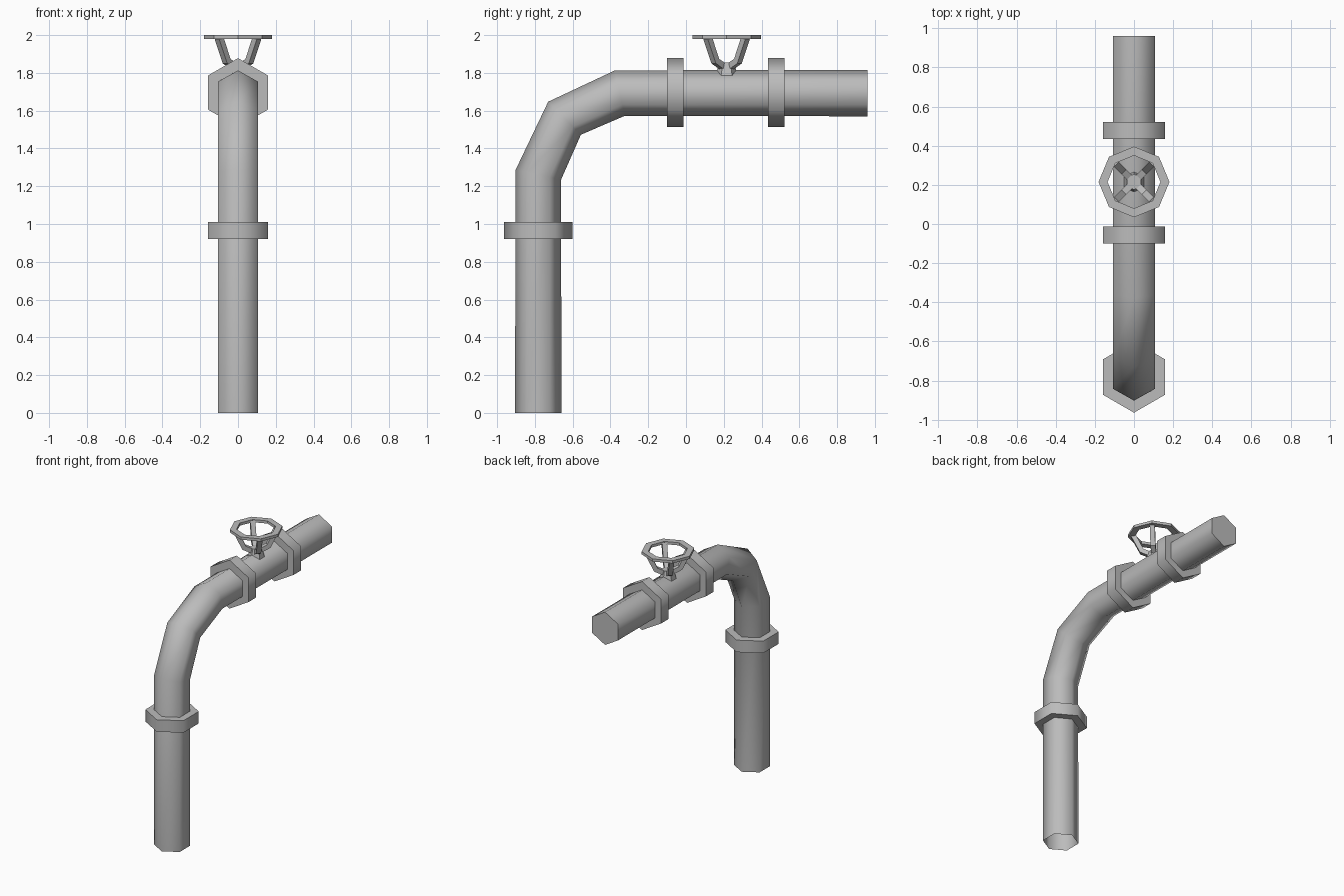
import bpy, bmesh, math
from mathutils import Vector

cube = bpy.data.objects.get("Cube")
if cube:
    bpy.data.objects.remove(cube)

# Single grey metal
metal = bpy.data.materials.new("grey metal")
metal.use_nodes = True
GREY = (0.5, 0.5, 0.5, 1)
metal.diffuse_color = GREY
metal.node_tree.nodes["Principled BSDF"].inputs["Base Color"].default_value = GREY


def finish(name, bm, angle=30):
    bmesh.ops.recalc_face_normals(bm, faces=bm.faces)
    mesh = bpy.data.meshes.new(name)
    bm.to_mesh(mesh)
    bm.free()
    mesh.materials.append(metal)
    ob = bpy.data.objects.new(name, mesh)
    bpy.context.collection.objects.link(ob)
    bpy.ops.object.select_all(action='DESELECT')
    ob.select_set(True)
    bpy.context.view_layer.objects.active = ob
    bpy.ops.object.shade_smooth_by_angle(angle=math.radians(angle))
    return ob


def sweep(name, path, radii, side, sides=6, spin=0.0, caps=(True, True), angle=30):
    """Loft polygon rings along a planar path; side is the plane's normal."""
    pts = [Vector(p) for p in path]
    side = Vector(side).normalized()
    bm = bmesh.new()
    rings = []
    for i, p in enumerate(pts):
        a = (p - pts[i - 1]).normalized() if i else Vector()
        b = (pts[i + 1] - p).normalized() if i + 1 < len(pts) else Vector()
        up = side.cross((a + b).normalized())
        ring = []
        for k in range(sides):
            t = spin + math.tau * k / sides
            ring.append(bm.verts.new(p + radii[i] * (up * math.cos(t) + side * math.sin(t))))
        rings.append(ring)
    for r, s in zip(rings, rings[1:]):
        for k in range(sides):
            n = (k + 1) % sides
            bm.faces.new((r[k], r[n], s[n], s[k]))
    for ring, cap in zip((rings[0], rings[-1]), caps):
        if cap:
            bm.faces.new(ring)
    return finish(name, bm, angle)


X = (1, 0, 0)
PIPE_Y, PIPE_Z, PIPE_R, COLLAR_R = -0.782, 1.693, 0.123, 0.182

# Bent pipe, open at the foot and closed at the far end
bend = [(0, PIPE_Y, 0), (0, PIPE_Y, 1.26), (0, -0.643, 1.56),
        (0, -0.35, PIPE_Z), (0, 0.96, PIPE_Z)]
sweep("pipe", bend, [PIPE_R] * 5, X, caps=(False, True), angle=65)

# Hexagonal collars
sweep("upright_collar", [(0, PIPE_Y, 0.92), (0, PIPE_Y, 1.01)], [COLLAR_R] * 2, X, angle=65)
for name, y in (("front_collar", -0.1), ("back_collar", 0.433)):
    sweep(name, [(0, y, PIPE_Z + 0.003), (0, y + 0.088, PIPE_Z + 0.003)],
          [COLLAR_R] * 2, X, angle=65)

# Valve hub
WHEEL_Y = 0.215
sweep("valve_hub", [(0, WHEEL_Y, 1.77), (0, WHEEL_Y, 1.855)], [0.062, 0.04], X)

# Four bent spokes
for i in range(4):
    a = math.radians(45 + 90 * i)
    d = Vector((math.cos(a), math.sin(a), 0))
    path = [Vector((0, WHEEL_Y, z)) + d * r
            for r, z in ((0.02, 1.83), (0.085, 1.862), (0.142, 1.985))]
    sweep(f"spoke_{i + 1}", path, [0.024] * 3, (-d.y, d.x, 0), sides=4, spin=math.pi / 4)

# Octagonal wheel rim
bm = bmesh.new()
loops = []
for r, z in ((0.135, 1.98), (0.181, 1.98), (0.181, 2.0), (0.135, 2.0)):
    loops.append([bm.verts.new((r * math.cos(math.tau * k / 8),
                                WHEEL_Y + r * math.sin(math.tau * k / 8), z)) for k in range(8)])
for j in range(4):
    r, s = loops[j], loops[(j + 1) % 4]
    for k in range(8):
        n = (k + 1) % 8
        bm.faces.new((r[k], r[n], s[n], s[k]))
finish("wheel_rim", bm)
